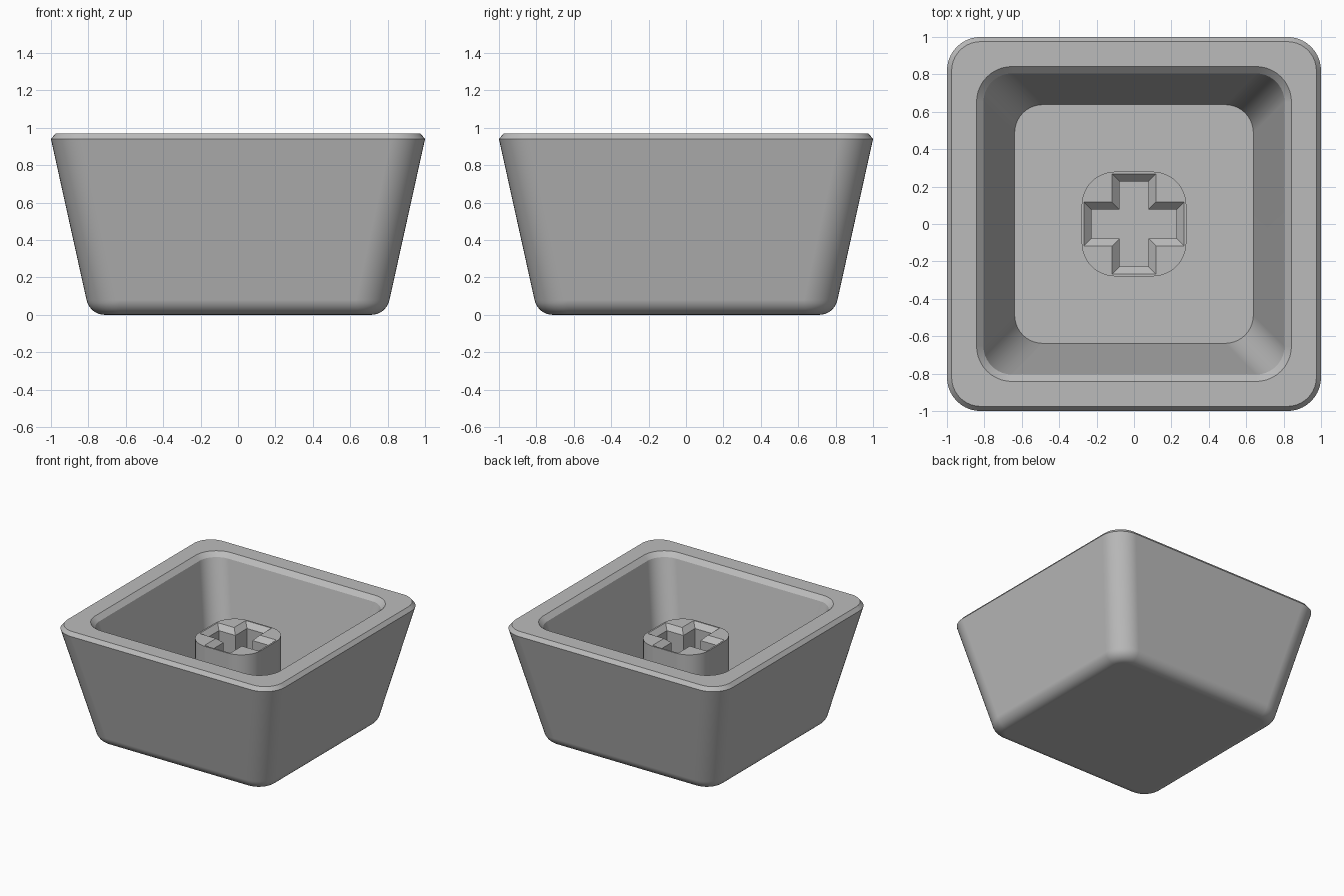
import bpy, bmesh, math

if "Cube" in bpy.data.objects:
    bpy.data.objects.remove(bpy.data.objects["Cube"])

SEG = 10  # segments per rounded corner


def rounded_square(half, radius):
    """Counter-clockwise outline of a square with rounded corners."""
    pts = []
    c = half - radius
    for q, (sx, sy) in enumerate([(1, 1), (-1, 1), (-1, -1), (1, -1)]):
        for i in range(SEG + 1):
            a = math.radians(90) * (q + i / SEG)
            pts.append((sx * c + radius * math.cos(a), sy * c + radius * math.sin(a)))
    return pts


def cross(length, w):
    """Counter-clockwise outline of a plus shape."""
    pts = []
    for q in range(4):
        c, s = round(math.cos(q * math.pi / 2)), round(math.sin(q * math.pi / 2))
        for x, y in [(length, w), (w, w), (w, length)]:
            pts.append((c * x - s * y, s * x + c * y))
    return pts


bm = bmesh.new()


def ring(outline, z):
    return [bm.verts.new((x, y, z)) for x, y in outline]


def skin(a, b):
    n = len(a)
    for i in range(n):
        j = (i + 1) % n
        bm.faces.new((a[i], a[j], b[j], b[i]))


def loft(rings):
    for a, b in zip(rings, rings[1:]):
        skin(a, b)


# Closed end with its rolled edge, sloped outer wall, rim chamfer
levels = []
R, turn = 0.10, math.radians(78)
for i in range(9):
    a = turn * i / 8
    levels.append((0.712 + R * math.sin(a), 0.08 + R * math.sin(a), R * (1 - math.cos(a))))
levels += [(1.0, 0.18, 0.94), (0.975, 0.155, 0.97)]
# Flat rim, inner chamfer, sloped inner wall, cavity floor
levels += [(0.842, 0.19, 0.97), (0.805, 0.153, 0.935), (0.638, 0.15, 0.19)]
# Stem rising from the cavity floor
levels += [(0.28, 0.18, 0.19), (0.28, 0.18, 0.775)]
shell = [ring(rounded_square(h, r), z) for h, r, z in levels]
loft(shell)
bm.faces.new(list(reversed(shell[0])))

# Cross socket with a chamfered mouth
socket = [ring(cross(0.267, 0.117), 0.775),
          ring(cross(0.228, 0.078), 0.735),
          ring(cross(0.228, 0.078), 0.37)]
loft(socket)
bm.faces.new(socket[-1])

# Stem top around the socket
edges = []
for loop in (shell[-1], socket[0]):
    for i, v in enumerate(loop):
        edges.append(bm.edges.get((v, loop[(i + 1) % len(loop)])))
bmesh.ops.triangle_fill(bm, use_beauty=True, use_dissolve=False, edges=edges, normal=(0, 0, 1))
bmesh.ops.recalc_face_normals(bm, faces=bm.faces)

mesh = bpy.data.meshes.new("keycap")
bm.to_mesh(mesh)
bm.free()
cap = bpy.data.objects.new("keycap", mesh)
bpy.context.collection.objects.link(cap)

grey = bpy.data.materials.new("mid grey")
grey.diffuse_color = (0.5, 0.5, 0.5, 1)
grey.use_nodes = True
grey.node_tree.nodes["Principled BSDF"].inputs["Base Color"].default_value = grey.diffuse_color
mesh.materials.append(grey)

# Smooth corners, crisp chamfers, flat walls
bpy.context.view_layer.objects.active = cap
cap.select_set(True)
bpy.ops.object.shade_smooth_by_angle(angle=math.radians(25))
mod = cap.modifiers.new("flat walls", 'WEIGHTED_NORMAL')
mod.keep_sharp = True
